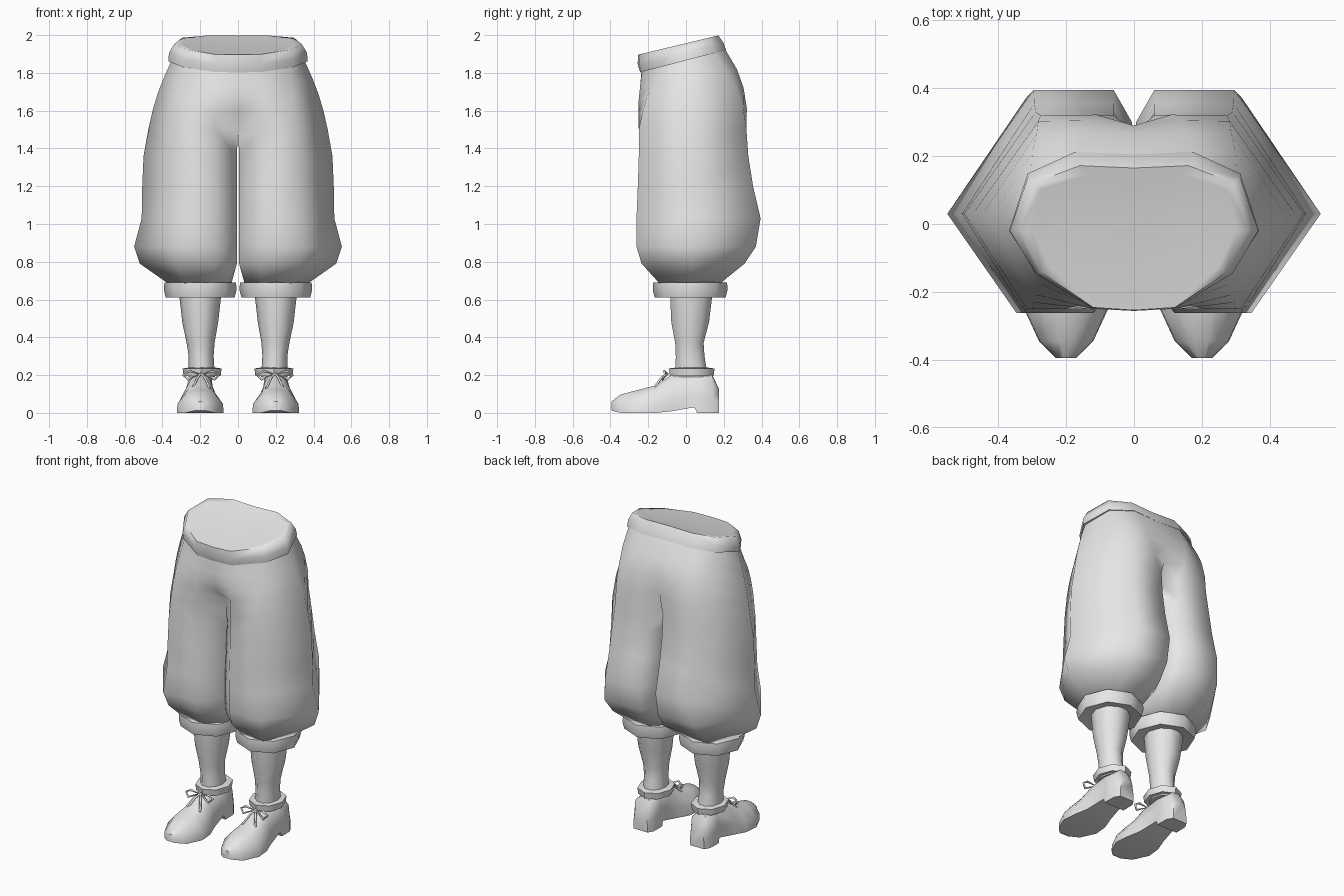
import bpy, bmesh, math

if "Cube" in bpy.data.objects:
    bpy.data.objects.remove(bpy.data.objects["Cube"])

cloth = bpy.data.materials.new("light_grey")
cloth.diffuse_color = (0.8, 0.8, 0.8, 1)
cloth.use_nodes = True
cloth.node_tree.nodes["Principled BSDF"].inputs["Base Color"].default_value = cloth.diffuse_color


def loft(name, rings, wrap=True, cap_start=False, cap_end=False, angle=50):
    """Skin a row of rings, mirror across x = 0 and shade."""
    bm = bmesh.new()
    rows = [[bm.verts.new(p) for p in ring] for ring in rings]
    full = len(rows[0])
    for a, b in zip(rows, rows[1:]):
        n = min(len(a), len(b))
        closed = wrap and len(a) == len(b) == full
        for i in range(n if closed else n - 1):
            j = (i + 1) % n
            bm.faces.new((a[i], a[j], b[j], b[i]))
    if cap_start:
        bm.faces.new(rows[0])
    if cap_end:
        bm.faces.new(rows[-1])
    bmesh.ops.mirror(bm, geom=bm.verts[:] + bm.edges[:] + bm.faces[:],
                     axis='X', merge_dist=0.0005)
    bmesh.ops.recalc_face_normals(bm, faces=bm.faces[:])
    mesh = bpy.data.meshes.new(name)
    bm.to_mesh(mesh)
    bm.free()
    mesh.materials.append(cloth)
    ob = bpy.data.objects.new(name, mesh)
    bpy.context.collection.objects.link(ob)
    bpy.ops.object.select_all(action='DESELECT')
    ob.select_set(True)
    bpy.context.view_layer.objects.active = ob
    bpy.ops.object.shade_smooth_by_angle(angle=math.radians(angle))
    return ob


def oval(cx, cy, rx, ry, z, n=8):
    return [(cx + rx * math.cos(math.tau * i / n),
             cy + ry * math.sin(math.tau * i / n), z) for i in range(n)]


def half_ring(z, slope, xo, yf, yb, y0, y6, x5, soft):
    """Half outline of the trousers from front centre round to back centre."""
    pts = [(0, y0), (0.12, yf), (0.63 * xo + 0.06 * soft, yf * (1 - 0.42 * soft)),
           (xo, 0.03 - 0.05 * soft),
           (0.58 * xo + 0.1 * soft, yb * (1 - 0.3 * soft)), (x5, yb), (0, y6)]
    return [(x, y, z + slope * y) for x, y in pts]


# trouser legs: closed rings with a narrow gap between them
legs = [  # z, outer x, front y, back y, front crease y, back crease y
    (0.79, 0.52, -0.235, 0.31, -0.13, 0.20),
    (0.88, 0.55, -0.262, 0.37, -0.14, 0.27),
    (1.03, 0.51, -0.262, 0.395, -0.14, 0.30),
    (1.20, 0.507, -0.255, 0.355, -0.13, 0.24),
    (1.36, 0.50, -0.25, 0.33, -0.12, 0.22),
    (1.50, 0.475, -0.25, 0.32, -0.12, 0.23),
]
rings = [[(x, y, 0.685) for x, y in
          ((0.05, -0.06), (0.13, -0.14), (0.28, -0.14), (0.37, 0.02),
           (0.28, 0.18), (0.13, 0.18), (0.05, 0.10), (0.035, 0.02))]]
for z, xo, yf, yb, y0, y6 in legs:
    ring = half_ring(z, 0, xo, yf, yb, y0, y6, 0.06, 0)
    ring.append((0, 0.06, z))
    gap = 0 if z == 1.50 else 0.006
    rings.append([(max(x, gap), y, h) for x, y, h in ring])
# hips: rings shared by both sides, tilting towards the waist
rings += [half_ring(*r) for r in (
    (1.60, 0.04, 0.452, -0.252, 0.322, -0.205, 0.27, 0.11, 0.2),
    (1.69, 0.10, 0.425, -0.25, 0.305, -0.238, 0.29, 0.14, 0.4),
    (1.77, 0.18, 0.395, -0.243, 0.27, -0.243, 0.265, 0.16, 0.7),
    (1.875, 0.26, 0.35, -0.232, 0.205, -0.235, 0.2, 0.17, 1),
)]
loft("trousers", rings, cap_start=True, angle=85)

# tilted waistband with a slightly sunken top
band = [half_ring(*r) for r in (
    (1.867, 0.26, 0.345, -0.22, 0.195, -0.225, 0.19, 0.165, 1),
    (1.866, 0.26, 0.368, -0.238, 0.212, -0.243, 0.205, 0.175, 1),
    (1.91, 0.25, 0.366, -0.25, 0.198, -0.256, 0.192, 0.172, 1),
    (1.957, 0.24, 0.338, -0.246, 0.172, -0.254, 0.165, 0.16, 1),
    (1.955, 0.24, 0.30, -0.215, 0.145, -0.22, 0.125, 0.14, 1),
)]
band.append([(x * 0.4, y * 0.4, 1.95 + 0.09 * y) for x, y, z in band[-1]])
loft("waistband", band, wrap=False, cap_end=True, angle=70)

# knee cuffs
loft("knee_cuffs", [oval(0.2, 0.022, r, r * 1.03, z) for r, z in
                    ((0.10, 0.625), (0.182, 0.61), (0.192, 0.65),
                     (0.19, 0.69), (0.12, 0.695))], cap_start=True, cap_end=True)

# lower legs
loft("calves", [oval(x, y, rx, ry, z, 10) for x, y, rx, ry, z in
                ((0.192, 0.03, 0.07, 0.09, 0.19), (0.195, 0.022, 0.066, 0.08, 0.30),
                 (0.198, 0.018, 0.074, 0.079, 0.37), (0.2, 0.022, 0.095, 0.105, 0.48),
                 (0.2, 0.028, 0.112, 0.118, 0.63))], cap_start=True, cap_end=True)

# ankle collars
loft("ankle_collars", [oval(0.19, 0.03, r, r * 1.18, z) for r, z in
                       ((0.065, 0.2), (0.098, 0.195), (0.103, 0.235), (0.07, 0.24))],
     cap_start=True, cap_end=True)

# shoes: cross-sections from toe to heel
shoe = []
for y, w, zb, zt, t in (
        (-0.395, 0.03, 0.012, 0.06, 0.02), (-0.345, 0.08, 0, 0.098, 0.05),
        (-0.25, 0.124, 0, 0.122, 0.075), (-0.16, 0.116, 0, 0.146, 0.068),
        (-0.08, 0.09, 0.008, 0.20, 0.055), (0.045, 0.068, 0.03, 0.21, 0.06),
        (0.058, 0.072, 0, 0.21, 0.062), (0.14, 0.07, 0, 0.20, 0.06),
        (0.175, 0.05, 0, 0.125, 0.04)):
    h = zt - zb
    side = [(w, zb), (w * 0.97, zb + 0.4 * h), (t, zt - 0.16 * h), (t * 0.4, zt)]
    shoe.append([(0.2 + x, y, z) for x, z in side]
                + [(0.2 - x, y, z) for x, z in reversed(side)])
loft("shoes", shoe, cap_start=True, cap_end=True)


# shoe laces: bow loops and loose ends as thin square tubes
def lace(name, pts, closed):
    curve = bpy.data.curves.new(name, 'CURVE')
    curve.dimensions = '3D'
    curve.bevel_depth = 0.007
    curve.bevel_resolution = 0
    curve.use_fill_caps = True
    for foot in (-1, 1):
        for s in (-1, 1):
            sp = curve.splines.new('POLY')
            sp.points.add(len(pts) - 1)
            for p, (x, y, z) in zip(sp.points, pts):
                p.co = (foot * 0.195 + s * x, y, z, 1)
            sp.use_cyclic_u = closed
    curve.materials.append(cloth)
    ob = bpy.data.objects.new(name, curve)
    bpy.context.collection.objects.link(ob)


lace("bow_loops", [(0.01, -0.10, 0.205), (0.06, -0.115, 0.222),
                   (0.095, -0.11, 0.20), (0.07, -0.125, 0.178)], True)
lace("lace_ends", [(0.0, -0.095, 0.21), (0.02, -0.13, 0.185),
                   (0.045, -0.17, 0.13)], False)
